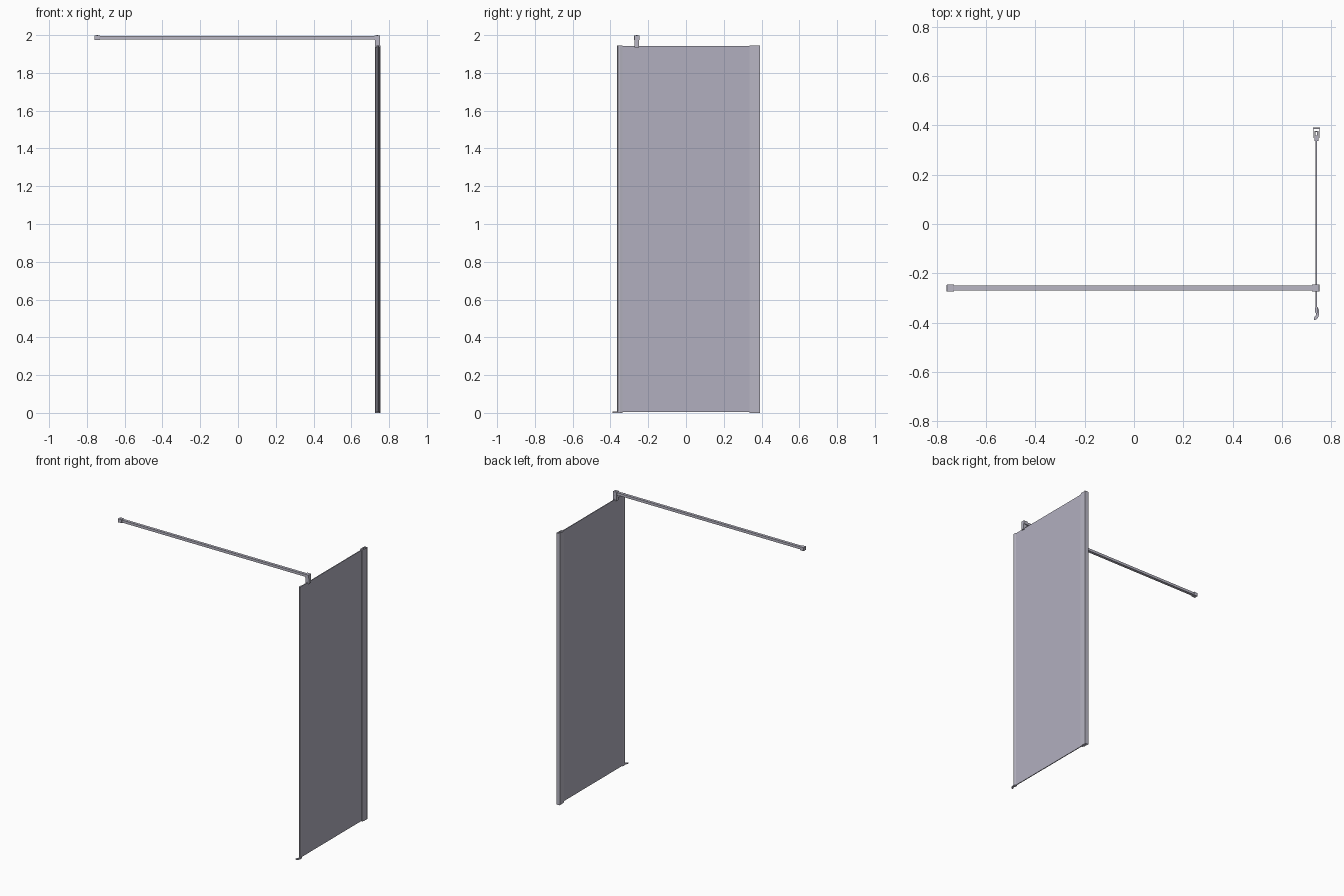
import bpy
import bmesh
from mathutils import Vector

cube = bpy.data.objects.get("Cube")
if cube:
    bpy.data.objects.remove(cube, do_unlink=True)


def material(name, rgb):
    mat = bpy.data.materials.new(name)
    mat.use_nodes = True
    colour = (*rgb, 1)
    mat.diffuse_color = colour
    mat.node_tree.nodes["Principled BSDF"].inputs["Base Color"].default_value = colour
    return mat


METAL = material("pale_metal", (0.48, 0.47, 0.55))
GLASS = material("lavender_glass", (0.44, 0.43, 0.52))


def finish(name, bm, mat, bevel=0):
    bmesh.ops.recalc_face_normals(bm, faces=bm.faces[:])
    mesh = bpy.data.meshes.new(name)
    bm.to_mesh(mesh)
    bm.free()
    mesh.materials.append(mat)
    obj = bpy.data.objects.new(name, mesh)
    bpy.context.collection.objects.link(obj)
    if bevel:
        mod = obj.modifiers.new("soft_edges", "BEVEL")
        mod.width = bevel
        mod.segments = 2
    return obj


def box(name, x, y, z, mat=METAL, bevel=0):
    bm = bmesh.new()
    bmesh.ops.create_cube(bm, size=1)
    for v in bm.verts:
        v.co = Vector([(lo + hi) / 2 + c * (hi - lo)
                       for c, (lo, hi) in zip(v.co, (x, y, z))])
    return finish(name, bm, mat, bevel)


def extrusion(name, outline, z0, z1, mat=METAL):
    bm = bmesh.new()
    face = bm.faces.new([bm.verts.new((x, y, z0)) for x, y in outline])
    result = bmesh.ops.extrude_face_region(bm, geom=[face])
    for v in result["geom"]:
        if isinstance(v, bmesh.types.BMVert):
            v.co.z = z1
    return finish(name, bm, mat)


def channel(name, half, front, back, wall, top):
    # U section opening towards the glass
    right = [(half, back), (half, front), (half - wall, front), (half - wall, back - wall)]
    left = [(-x, y) for x, y in reversed(right)]
    extrusion(name, [(MID + x, y) for x, y in right + left], 0, top)


MID = 0.74
BAR_Y = -0.26
TOP = 1.945

# Glass panel
box("glass_panel", (MID - 0.003, MID + 0.003), (-0.345, 0.36), (0.004, TOP - 0.002), GLASS)

# Wall rail: outer channel, inner adjusting channel and back flange
channel("wall_channel", 0.012, 0.348, 0.388, 0.002, TOP)
channel("inner_channel", 0.008, 0.337, 0.378, 0.0045, TOP)
box("wall_flange", (MID - 0.014, MID + 0.014), (0.386, 0.391), (0, TOP))

# Full height edge seal with a rounded lip
seal = [(-0.004, -0.337), (-0.006, -0.345), (-0.005, -0.358), (0, -0.364),
        (0.005, -0.36), (0.007, -0.35), (0.004, -0.337)]
extrusion("edge_seal", [(MID + x, y) for x, y in seal], 0, TOP)

# Curved foot at the bottom front corner
foot = [(-0.004, -0.335), (0.006, -0.339), (0.011, -0.35), (0.011, -0.368),
        (0.006, -0.381), (-0.003, -0.389), (-0.010, -0.39), (-0.009, -0.379),
        (-0.002, -0.37), (0, -0.36), (-0.005, -0.348)]
extrusion("curved_foot", [(MID + x, y) for x, y in foot], 0, 0.008)

# Support bar with an end block at each end
box("support_bar", (-0.74, 0.73), (BAR_Y - 0.01, BAR_Y + 0.01), (1.978, 1.996))
for name, x0, x1 in (("wall_block", -0.76, -0.731), ("glass_block", 0.722, 0.752)):
    box(name, (x0, x1), (BAR_Y - 0.014, BAR_Y + 0.014), (1.974, 1.999), bevel=0.001)
    bm = bmesh.new()
    bmesh.ops.create_cone(bm, cap_ends=True, segments=16, radius1=0.004,
                          radius2=0.004, depth=0.003)
    bmesh.ops.translate(bm, verts=bm.verts[:], vec=((x0 + x1) / 2, BAR_Y, 1.9985))
    finish(name + "_screw", bm, METAL)

# Clamp jaws gripping the top of the glass
for name, x0, x1 in (("inner_jaw", 0.724, MID - 0.003), ("outer_jaw", MID + 0.003, 0.752)):
    box(name, (x0, x1), (BAR_Y - 0.012, BAR_Y + 0.01), (1.935, 1.976))
box("clamp_bridge", (MID - 0.004, MID + 0.004), (BAR_Y - 0.012, BAR_Y + 0.01), (TOP, 1.976))
